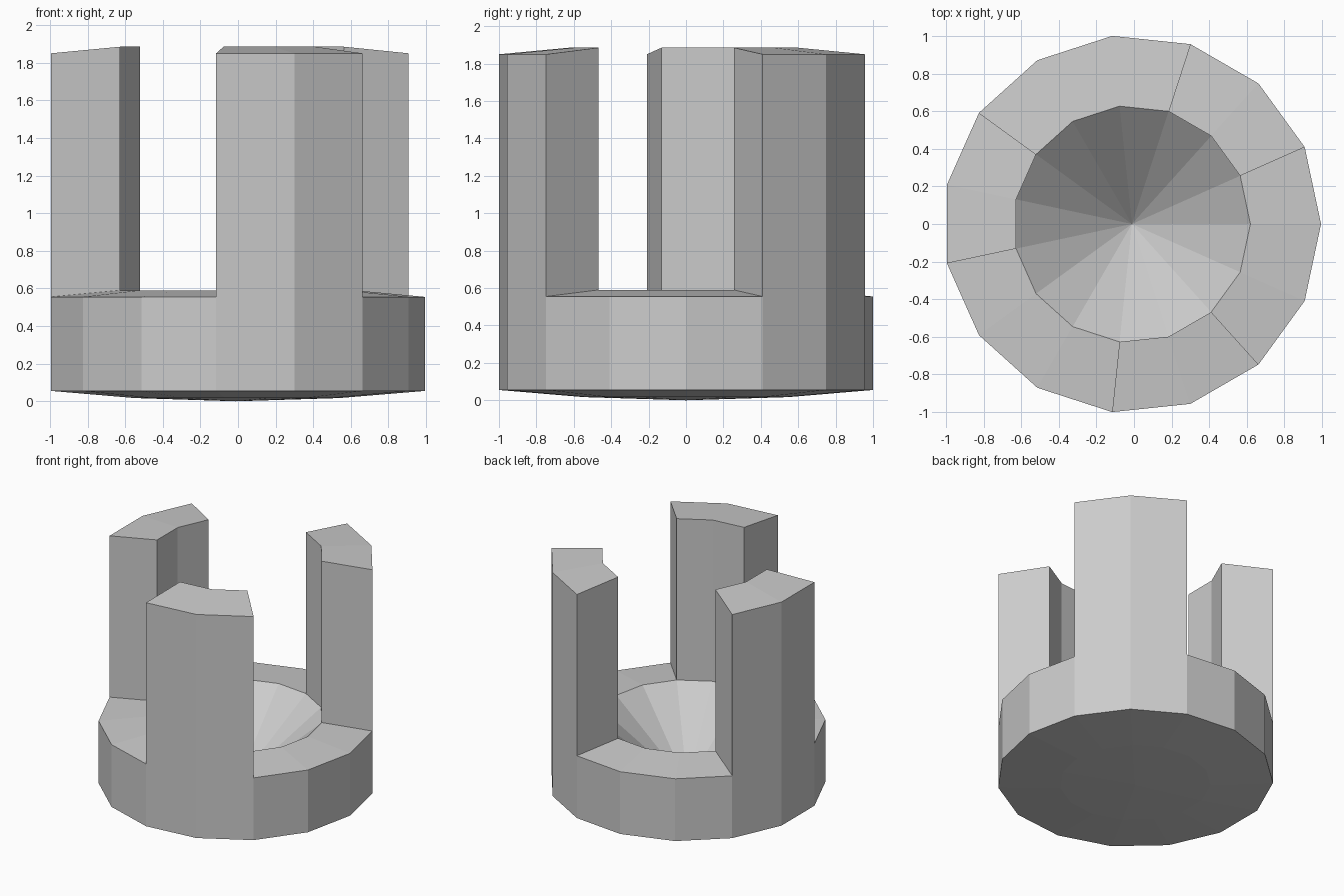
import bpy, bmesh
from math import cos, sin, tau

if "Cube" in bpy.data.objects:
    bpy.data.objects.remove(bpy.data.objects["Cube"])

SIDES = 15
CENTRE_X = -0.011
R_OUT, R_IN = 1.0055, 0.63

bm = bmesh.new()


def ring(r, z):
    return [bm.verts.new((CENTRE_X + r * cos(tau * k / SIDES),
                          r * sin(tau * k / SIDES), z)) for k in range(SIDES)]


def bridge(a, b):
    return [bm.faces.new((a[k], a[(k + 1) % SIDES], b[(k + 1) % SIDES], b[k]))
            for k in range(SIDES)]


def fan(a, z):
    tip = bm.verts.new((CENTRE_X, 0, z))
    for k in range(SIDES):
        bm.faces.new((a[k], a[(k + 1) % SIDES], tip))


# Base: slightly domed underside, outer wall, sloping rim and conical bowl
under = ring(0.55, 0.017)
foot = ring(R_OUT, 0.055)
shoulder = ring(R_OUT, 0.555)
lip = ring(R_IN, 0.59)
fan(under, 0.0)
bridge(under, foot)
bridge(foot, shoulder)
rim = bridge(shoulder, lip)
fan(lip, 0.04)

# Three prongs, each raised from two neighbouring rim segments
raised = [rim[k + i] for k in (1, 6, 11) for i in (0, 1)]
out = bmesh.ops.extrude_face_region(bm, geom=raised)
tops = [g for g in out["geom"] if isinstance(g, bmesh.types.BMVert)]
bmesh.ops.translate(bm, verts=tops, vec=(0, 0, 1.295))

bmesh.ops.recalc_face_normals(bm, faces=bm.faces[:])
mesh = bpy.data.meshes.new("pronged_cup")
bm.to_mesh(mesh)
bm.free()
obj = bpy.data.objects.new("pronged_cup", mesh)
bpy.context.collection.objects.link(obj)
